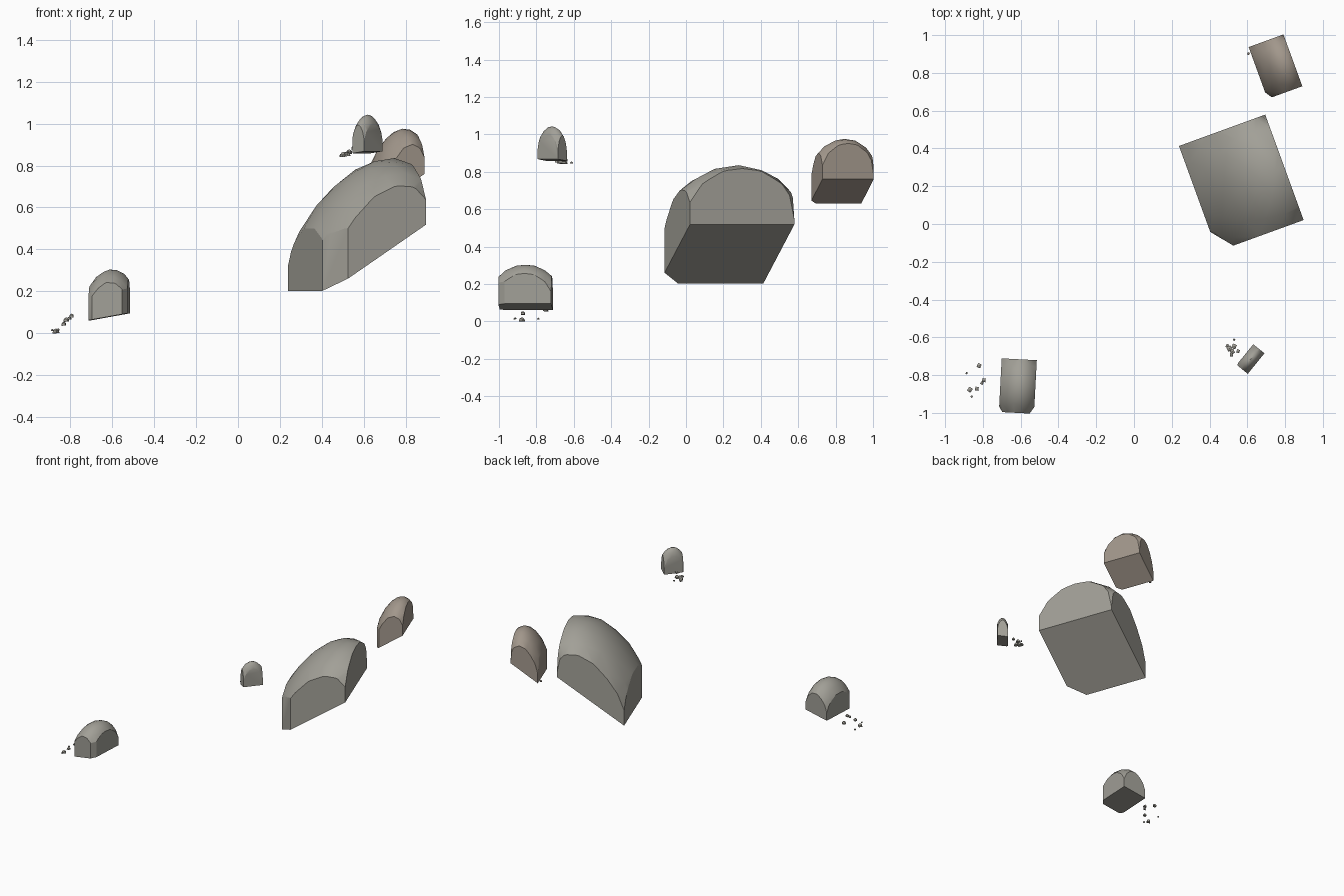
import bpy, bmesh, math, random
from mathutils import Vector

if "Cube" in bpy.data.objects:
    bpy.data.objects.remove(bpy.data.objects["Cube"])

random.seed(4)


def material(name, rgb):
    m = bpy.data.materials.new(name)
    m.diffuse_color = (*rgb, 1)
    m.use_nodes = True
    m.node_tree.nodes["Principled BSDF"].inputs["Base Color"].default_value = m.diffuse_color
    return m


grey = material("grey_stone", (0.36, 0.35, 0.31))
brown = material("brown_stone", (0.36, 0.31, 0.26))


def add_rock(bm, loc, half, height, yaw, slope, cuts=(), detail=3):
    """Dome trimmed by four walls and a flat base, sheared so the base follows a slope."""
    rock = bmesh.new()
    bmesh.ops.create_icosphere(rock, subdivisions=detail, radius=1)
    for v in rock.verts:
        v.co = Vector((v.co.x * 1.49, v.co.y * 1.49, v.co.z * 1.02 - 0.02))
    walls = [(1, 0, 0, 1), (-1, 0, 0, 1), (0, 1, 0, 1), (0, -1, 0, 1), (0, 0, -1, 0)]
    for nx, ny, nz, d in walls + list(cuts):
        n = Vector((nx, ny, nz))
        bmesh.ops.bisect_plane(rock, geom=rock.verts[:] + rock.edges[:] + rock.faces[:],
                               plane_co=n * d / n.length_squared, plane_no=n, clear_outer=True)
        bmesh.ops.holes_fill(rock, edges=[e for e in rock.edges if e.is_boundary])
    bmesh.ops.remove_doubles(rock, verts=rock.verts[:], dist=0.005)
    bmesh.ops.recalc_face_normals(rock, faces=rock.faces[:])
    c, s = math.cos(math.radians(yaw)), math.sin(math.radians(yaw))
    for v in rock.verts:
        x, y, z = v.co.x * half[0], v.co.y * half[1], v.co.z * height
        v.co = Vector((x * c - y * s, x * s + y * c, z + slope * x)) + Vector(loc)
    tmp = bpy.data.meshes.new("tmp")
    rock.to_mesh(tmp)
    rock.free()
    bm.from_mesh(tmp)
    bpy.data.meshes.remove(tmp)


def finish(name, bm, mat):
    me = bpy.data.meshes.new(name)
    bm.to_mesh(me)
    bm.free()
    me.materials.append(mat)
    ob = bpy.data.objects.new(name, me)
    bpy.context.collection.objects.link(ob)
    bpy.ops.object.select_all(action='DESELECT')
    ob.select_set(True)
    bpy.context.view_layer.objects.active = ob
    bpy.ops.object.shade_smooth_by_angle(angle=math.radians(28))


# Boulders: name, base centre, half sizes, height, yaw, slope, corner cuts, material
boulders = [
    ("large_boulder", (0.568, 0.217, 0.36), (0.243, 0.297), 0.415, 20, 0.65,
     [(-1, -1, 0, 1.63), (1, 1, 0.3, 2.02)], grey),
    ("brown_boulder", (0.749, 0.833, 0.695), (0.098, 0.146), 0.265, 20, 0.67,
     [(-1, -1, 0, 1.75), (1, 1, 0.3, 2.02)], brown),
    ("low_boulder", (-0.615, -0.858, 0.078), (0.093, 0.142), 0.225, -3, 0.18,
     [(1, -1, 0, 1.75), (-1, -1, 0, 1.8)], grey),
    ("small_boulder", (0.617, -0.715, 0.863), (0.038, 0.07), 0.18, -39, 0.13,
     [(-1, -1, 0, 1.85)], grey),
]
for name, loc, half, h, yaw, slope, cuts, mat in boulders:
    bm = bmesh.new()
    add_rock(bm, loc, half, h, yaw, slope, cuts)
    finish(name, bm, mat)

# Pebbles scattered beside the boulders: x, y, base z, half size
pebbles = {
    "low_pebbles": [(-0.82, -0.75, 0.055, 0.01), (-0.886, -0.79, 0.01, 0.005),
                    (-0.795, -0.827, 0.075, 0.009), (-0.805, -0.842, 0.065, 0.007),
                    (-0.869, -0.877, 0.0, 0.011), (-0.832, -0.872, 0.036, 0.009),
                    (-0.859, -0.914, 0.012, 0.005)],
    "high_pebbles": [(0.505, -0.66, 0.842, 0.012), (0.52, -0.675, 0.845, 0.011),
                     (0.53, -0.648, 0.855, 0.011), (0.517, -0.692, 0.85, 0.008),
                     (0.551, -0.673, 0.878, 0.008), (0.495, -0.645, 0.842, 0.008),
                     (0.53, -0.612, 0.845, 0.005)],
    "brown_pebble": [(0.606, 0.902, 0.63, 0.006)],
}
for name, stones in pebbles.items():
    bm = bmesh.new()
    for x, y, z, r in stones:
        add_rock(bm, (x, y, z), (r, r * 1.1), r * 2, random.uniform(-40, 40), 0.1, detail=2)
    finish(name, bm, brown if name == "brown_pebble" else grey)
